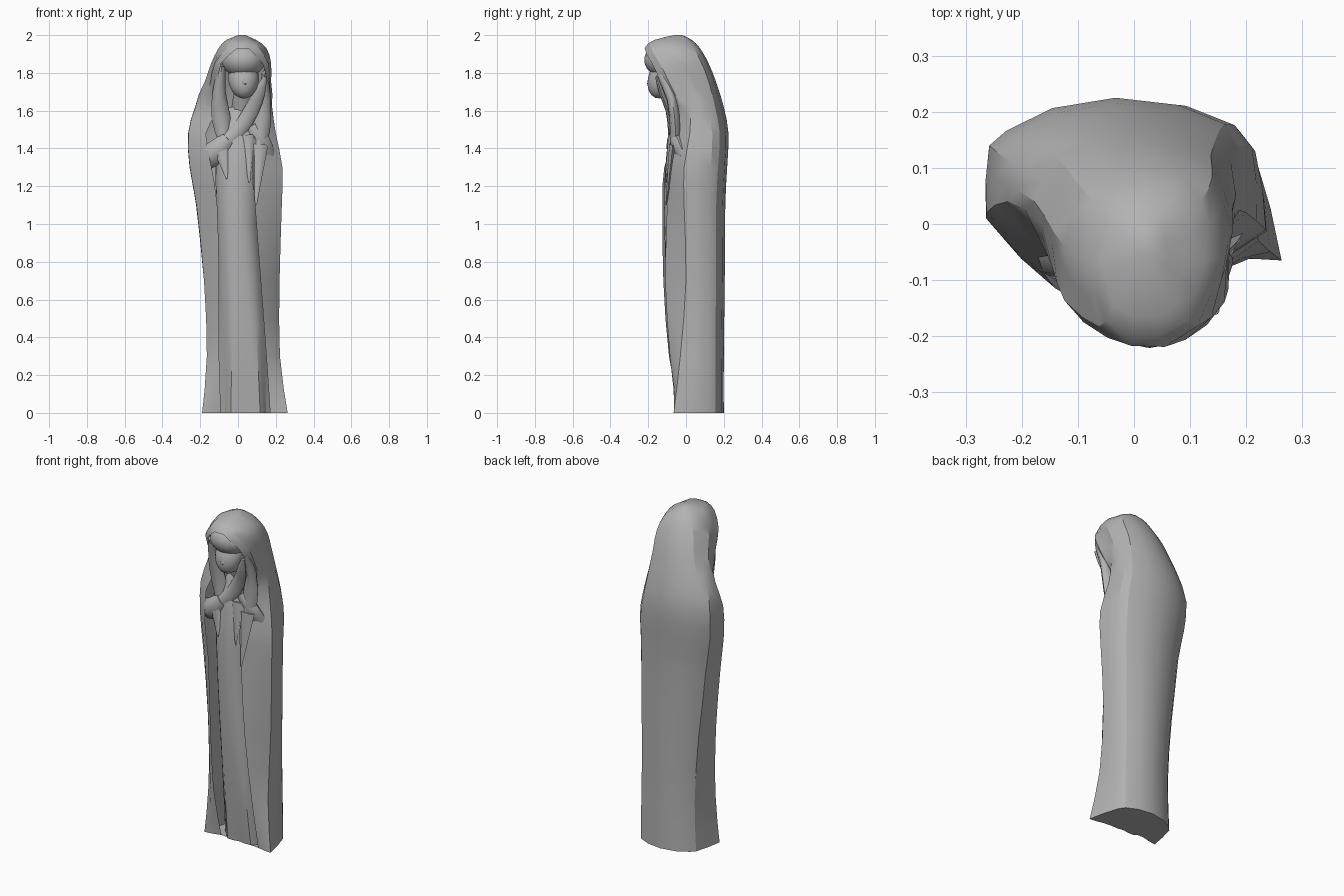
import bpy, bmesh, math
from mathutils import Vector, Matrix

if "Cube" in bpy.data.objects:
    bpy.data.objects.remove(bpy.data.objects["Cube"])

stone = bpy.data.materials.new("grey stone")
stone.diffuse_color = (0.45, 0.45, 0.45, 1)
stone.use_nodes = True
stone.node_tree.nodes["Principled BSDF"].inputs["Base Color"].default_value = stone.diffuse_color


def finish(name, bm, angle=35):
    bmesh.ops.recalc_face_normals(bm, faces=bm.faces[:])
    me = bpy.data.meshes.new(name)
    bm.to_mesh(me)
    bm.free()
    me.materials.append(stone)
    for p in me.polygons:
        p.use_smooth = True
    me.set_sharp_from_angle(angle=math.radians(angle))
    ob = bpy.data.objects.new(name, me)
    bpy.context.collection.objects.link(ob)
    return ob


def loft(name, rings, close_from=0.0, angle=35):
    """Skin rings; a ring pair is closed only where z reaches close_from."""
    bm = bmesh.new()
    vs = [[bm.verts.new(p) for p in r] for r in rings]
    n = len(rings[0])
    for a, b in zip(vs, vs[1:]):
        for i in range(n):
            if i == n - 1 and a[0].co.z < close_from:
                continue
            j = (i + 1) % n
            bm.faces.new((a[i], a[j], b[j], b[i]))
    bm.faces.new(vs[0])
    bm.faces.new(vs[-1])
    return finish(name, bm, angle)


def spline(rows, steps):
    """Smooth interpolation through rows of numbers."""
    out = []
    for i in range(len(rows) - 1):
        p0, p1, p2 = rows[max(i - 1, 0)], rows[i], rows[i + 1]
        p3 = rows[min(i + 2, len(rows) - 1)]
        for s in range(steps):
            t = s / steps
            out.append([0.5 * (2 * b + (c - a) * t + (2 * a - 5 * b + 4 * c - d) * t * t
                               + (3 * b - a - 3 * c + d) * t ** 3)
                        for a, b, c, d in zip(p0, p1, p2, p3)])
    return out + [list(rows[-1])]


def tube(name, path, sides=8, steps=2):
    """Tapered limb or fold: rows are x, y, z, width, depth."""
    rows = spline(path, steps)
    pts = [Vector(r[:3]) for r in rows]
    rings = []
    for i, r in enumerate(rows):
        t = (pts[min(i + 1, len(pts) - 1)] - pts[max(i - 1, 0)]).normalized()
        u = t.cross(Vector((0, 1, 0))).normalized()
        v = t.cross(u)
        rings.append([pts[i] + u * math.cos(a) * r[3] + v * math.sin(a) * r[4]
                      for a in (2 * math.pi * k / sides for k in range(sides))])
    return loft(name, rings, -1, 50)


def ball(name, centre, radii, tilt=0):
    bm = bmesh.new()
    m = (Matrix.Translation(centre) @ Matrix.Rotation(tilt, 4, 'X')
         @ Matrix.Diagonal((*radii, 1)))
    bmesh.ops.create_uvsphere(bm, u_segments=16, v_segments=10, radius=1, matrix=m)
    return finish(name, bm)


# Cloak and hood: z, left edge xy, left side xy, corner y, back y, right side xy, right edge xy
cloak_rows = [
    (0.00, -.09, -.03, -.19, -.05, .12, .20, .263, -.065, .17, -.05),
    (0.30, -.10, -.09, -.165, -.045, .12, .20, .222, -.03, .15, -.085),
    (0.70, -.10, -.12, -.18, -.03, .12, .205, .22, .00, .12, -.11),
    (1.10, -.11, -.125, -.22, -.02, .12, .208, .232, -.01, .09, -.10),
    (1.30, -.14, -.115, -.255, .00, .13, .218, .235, -.01, .08, -.10),
    (1.48, -.17, -.06, -.263, .02, .14, .225, .20, .02, .09, -.08),
]
hood_rows = [
    (1.62, -.10, -.06, -.225, .04, .11, .20, .18, .02, .12, -.06),
    (1.75, -.10, -.12, -.165, .00, .08, .16, .165, -.02, .145, -.13),
    (1.85, -.09, -.175, -.13, -.07, .04, .12, .165, -.07, .13, -.18),
    (1.93, -.005, -.217, -.09, -.12, .00, .075, .14, -.12, .055, -.219),
    (1.975, .00, -.165, -.05, -.10, -.03, .03, .085, -.10, .045, -.165),
    (2.00, .015, -.06, .005, -.05, -.04, -.02, .04, -.05, .03, -.06),
]


def cloak_ring(r):
    z, elx, ely, xl, yl, yc, yb, xr, yr, erx, ery = r
    push = 0.004 if z < 1.65 else 0.014 if z < 1.96 else 0.012 if z < 1.99 else 0.003
    cl, cr = xl * min(0.8 + 0.2 * z, 0.98), min(xr * 0.96, .216)
    pts = [(elx, ely), ((elx + xl) / 2 - push, (ely + yl) / 2 - push), (xl, yl),
           ((xl + cl) / 2 - push, (yl + yc) / 2)]
    hood = min(max((z - 1.5) / 0.3, 0), 1)
    for k in range(7):
        a = math.pi * k / 6
        power = (1.7 if k < 3 else 1.15) * (1 - hood) + 0.9 * hood
        pts.append(((cl + cr) / 2 - (cr - cl) / 2 * math.cos(a),
                    yc + (yb - yc) * max(math.sin(a), 0) ** power))
    pts += [((xr + cr) / 2 + push, (yr + yc) / 2), (xr, yr),
            ((erx + xr) / 2 + push, (ery + yr) / 2 - push), (erx, ery)]
    return [(x, y, z) for x, y in pts]


loft("hooded_cloak", [cloak_ring(r) for r in spline(cloak_rows + hood_rows, 2)], 1.92, 28)

# Dress with folds that open toward the hem: z, centre xy, radii xy
dress_rows = spline([
    (0.00, .04, .04, .14, .09), (0.45, .03, .00, .125, .095), (1.00, .00, -.01, .11, .105),
    (1.30, .00, -.01, .12, .10), (1.50, .01, .00, .11, .085), (1.62, .02, .01, .07, .06)], 2)
rings = []
for z, cx, cy, rx, ry in dress_rows:
    ring = []
    for k in range(24):
        a = 2 * math.pi * k / 24
        f = 1 + 0.13 * math.cos(6 * a) * max(0, 0.8 - z)
        ring.append((cx + rx * f * math.cos(a), max(cy + ry * f * math.sin(a), -0.12), z))
    rings.append(ring)
loft("dress", rings, -1, 25)

# Bowed head, under-veil over the brow, nose and neck
ball("head", (.03, -.12, 1.775), (.082, .078, .115), math.radians(-22))
ball("under_veil", (.028, -.115, 1.865), (.115, .107, .09), math.radians(-8))
tube("nose", [(.03, -.19, 1.79, .014, .006), (.033, -.196, 1.745, .018, .012),
              (.033, -.175, 1.725, .010, .008)], 6, 1)
tube("neck", [(.02, .0, 1.58, .06, .05), (.03, -.06, 1.74, .045, .045)], 8, 1)

# Veil folds hanging from the hood beside the face
tube("left_veil_fold", [(-.085, -.12, 1.84, .02, .03), (-.10, -.085, 1.70, .035, .03),
                        (-.09, -.055, 1.56, .05, .03), (-.075, -.06, 1.44, .03, .02)])
tube("right_veil_fold", [(.14, -.13, 1.80, .015, .03), (.14, -.075, 1.66, .035, .025),
                         (.12, -.055, 1.50, .05, .03), (.10, -.065, 1.36, .03, .02)])

# Raised forearms and joined hands, slanting up to the cheek
tube("left_sleeve", [(-.20, .0, 1.34, .06, .04), (-.13, -.055, 1.37, .065, .045),
                     (-.05, -.07, 1.45, .045, .03)])
tube("right_sleeve", [(.15, -.01, 1.36, .05, .035), (.12, -.05, 1.44, .05, .035),
                      (.07, -.06, 1.52, .035, .025)])
for name, dy in (("front_hand", 0), ("rear_hand", .028)):
    tube(name, [(-.10, -.07 + dy, 1.40, .045, .024), (.0, -.075 + dy, 1.49, .042, .02),
                (.07, -.09 + dy, 1.60, .04, .018), (.115, -.13 + dy, 1.70, .03, .015),
                (.143, -.155 + dy, 1.78, .01, .008)])

# Pointed cloth ends below the sleeves
for name, top, tip, w in (
        ("left_sleeve_end", (-.09, -.075, 1.42), (-.06, -.108, 1.24), .05),
        ("middle_sleeve_end", (.05, -.075, 1.47), (.06, -.108, 1.22), .04),
        ("right_sleeve_end", (.11, -.07, 1.42), (.095, -.105, 1.10), .05)):
    tube(name, [(*top, w, .022), (*tip, .004, .004)], 6, 1)
